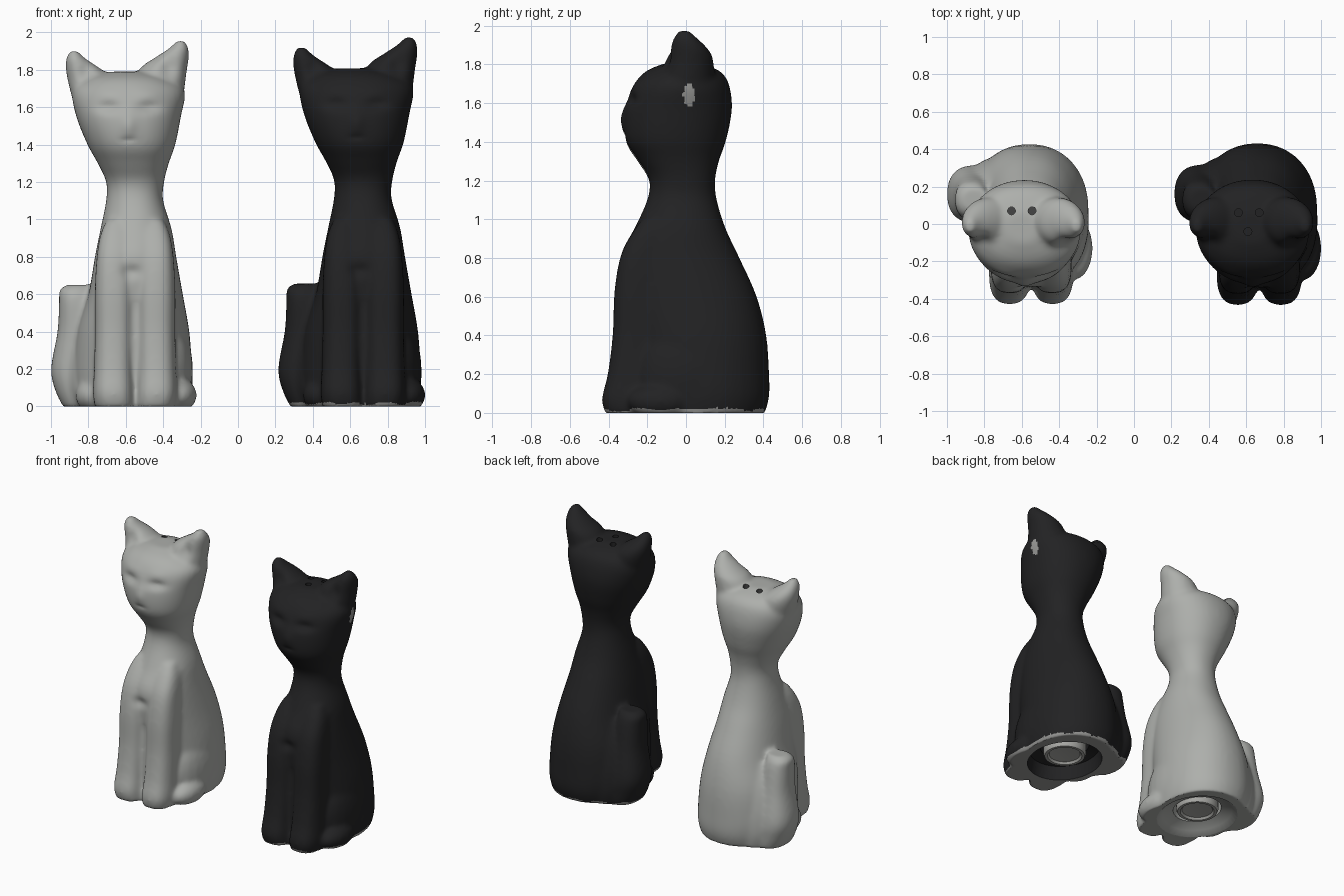
import bpy, bmesh, math
from mathutils import Vector

cube = bpy.data.objects.get("Cube")
if cube:
    bpy.data.objects.remove(cube, do_unlink=True)


def make_material(name, color):
    mat = bpy.data.materials.new(name)
    mat.use_nodes = True
    mat.diffuse_color = (*color, 1)
    mat.node_tree.nodes["Principled BSDF"].inputs["Base Color"].default_value = (*color, 1)
    return mat


pale_glaze = make_material("pale grey glaze", (.42, .43, .41))
black_glaze = make_material("black glaze", (.016, .016, .017))
bare_clay = make_material("bare grey clay", (.31, .31, .3))
hole_shadow = make_material("dark pour hole", (.06, .06, .06))
stopper_grey = make_material("stopper grey", (.4, .4, .38))


def spline(rings, steps):
    """Catmull-Rom interpolation between cross-sections."""
    rings = [Vector(r) for r in rings]
    out = []
    for i in range(len(rings) - 1):
        a, b, c, d = (rings[min(max(i + k, 0), len(rings) - 1)] for k in (-1, 0, 1, 2))
        for s in range(steps):
            t = s / steps
            out.append(b + (c - a) * (t / 2) + (a - b * 2.5 + c * 2 - d / 2) * t ** 2
                       + ((b - c) * 1.5 + (d - a) / 2) * t ** 3)
    return out + [rings[-1]]


def loft(bm, rings, steps=4, power=2.0, sides=40):
    """Closed loft through (z, x min, x max, y min, y max) super-ellipses."""
    loops = []
    for z, x0, x1, y0, y1 in spline(rings, steps):
        loop = []
        for i in range(sides):
            a = math.tau * i / sides
            c, s = math.cos(a), math.sin(a)
            px = math.copysign(abs(c) ** (2 / power), c)
            py = math.copysign(abs(s) ** (2 / power), s)
            loop.append(bm.verts.new(((x0 + x1 + (x1 - x0) * px) / 2,
                                      (y0 + y1 + (y1 - y0) * py) / 2, z)))
        loops.append(loop)
    for low, high in zip(loops, loops[1:]):
        for i in range(sides):
            j = (i + 1) % sides
            bm.faces.new((low[i], low[j], high[j], high[i]))
    bm.faces.new(loops[0][::-1])
    bm.faces.new(loops[-1])


def round_rings(profile, cx, cy, stretch=1.0):
    """Turn (z, radius) pairs into loft rings."""
    return [(z, cx - r, cx + r, cy - r * stretch, cy + r * stretch) for z, r in profile]


def ball(bm, centre, size):
    verts = bmesh.ops.create_uvsphere(bm, u_segments=24, v_segments=16, radius=1)["verts"]
    for v in verts:
        v.co = Vector(p * s + c for p, s, c in zip(v.co, size, centre))


def to_object(bm, name):
    bmesh.ops.recalc_face_normals(bm, faces=bm.faces)
    mesh = bpy.data.meshes.new(name)
    bm.to_mesh(mesh)
    bm.free()
    obj = bpy.data.objects.new(name, mesh)
    bpy.context.collection.objects.link(obj)
    return obj


def bake(obj):
    """Replace the mesh with its modified result."""
    bpy.context.view_layer.update()
    graph = bpy.context.evaluated_depsgraph_get()
    obj.data = bpy.data.meshes.new_from_object(obj.evaluated_get(graph))
    obj.modifiers.clear()


# Cross-sections of the torso, neck and head
BODY = [(-.01, -.85, -.26, -.28, .4), (.08, -.87, -.245, -.28, .425), (.2, -.88, -.245, -.28, .425),
        (.4, -.86, -.26, -.3, .41), (.6, -.8, -.295, -.33, .36), (.8, -.765, -.33, -.335, .27),
        (.95, -.735, -.355, -.26, .2), (1.1, -.705, -.4, -.195, .155), (1.2, -.705, -.395, -.19, .15),
        (1.3, -.75, -.37, -.25, .17), (1.4, -.805, -.335, -.31, .205), (1.55, -.865, -.305, -.315, .235),
        (1.68, -.885, -.285, -.265, .22), (1.75, -.82, -.36, -.2, .17), (1.79, -.68, -.5, -.1, .06)]
EAR = [(1.5, -.84, -.58, -.1, .09), (1.66, -.89, -.6, -.14, .14), (1.75, -.912, -.66, -.11, .14),
       (1.81, -.922, -.74, -.085, .11), (1.86, -.92, -.815, -.065, .06), (1.9, -.9, -.855, -.04, .02)]
CHEST = [(-.01, -.75, -.345, -.33, .1), (.2, -.755, -.34, -.33, .1), (.5, -.755, -.335, -.32, .1),
         (.78, -.75, -.345, -.3, .1), (.95, -.725, -.365, -.23, .05)]
LEG = [(-.01, -.765, -.55, -.41, -.1), (.07, -.775, -.555, -.43, -.1), (.2, -.77, -.56, -.4, -.1),
       (.4, -.765, -.56, -.375, -.1), (.62, -.765, -.56, -.366, -.1), (.8, -.755, -.57, -.335, -.1),
       (.92, -.735, -.575, -.275, -.08), (1, -.7, -.6, -.215, -.08)]
TAIL = [(-.01, -.93, -.7, 0, .3), (.08, -.975, -.7, 0, .31), (.2, -1, -.74, .01, .31),
        (.4, -.965, -.76, .02, .27), (.56, -.957, -.77, .02, .24), (.62, -.955, -.78, .04, .22),
        (.65, -.92, -.78, .07, .19)]
HIP = [(-.01, -.88, -.5, -.12, .35), (.1, -.91, -.5, -.12, .36), (.25, -.91, -.5, -.1, .35),
       (.42, -.87, -.5, -.08, .32), (.58, -.81, -.5, -.05, .26)]

# Hand-modelled dents and bumps on the front: x, z, width, height, depth
STROKES = [(-.69, 1.6, .065, .03, .02), (-.48, 1.6, .065, .03, .02),
           (-.69, 1.67, .07, .03, -.006), (-.48, 1.67, .07, .03, -.006),
           (-.585, 1.5, .04, .06, -.015), (-.585, 1.425, .04, .015, .008),
           (-.81, 1.78, .045, .06, .025), (-.37, 1.81, .045, .06, .025),
           (-.57, .72, .05, .035, .018)]


def mirror_x(rings, axis):
    return [(z, 2 * axis - x1, 2 * axis - x0, y0, y1) for z, x0, x1, y0, y1 in rings]


def build_cat(name, glaze, hole_mat, scale, shift, holes, cavity, worn):
    bm = bmesh.new()
    loft(bm, BODY, power=2.15)
    loft(bm, EAR)
    loft(bm, [(z + .055 * (z > 1.7), *rest) for z, *rest in mirror_x(EAR, -.592)])
    loft(bm, CHEST, power=3)
    loft(bm, LEG, power=2.6)
    loft(bm, mirror_x(LEG, -.55), power=2.6)
    loft(bm, TAIL, power=2.3)
    loft(bm, HIP, power=2.3)
    # haunch and hind feet
    ball(bm, (-.38, .02, .18), (.14, .28, .3))
    ball(bm, (-.32, -.13, .06), (.1, .17, .09))
    ball(bm, (-.78, -.06, .06), (.09, .14, .09))
    cat = to_object(bm, name)

    # Fuse the parts into one soft skin
    remesh = cat.modifiers.new("fuse", "REMESH")
    remesh.mode = "VOXEL"
    remesh.voxel_size = .013
    soften = cat.modifiers.new("soften", "SMOOTH")
    soften.factor = .5
    soften.iterations = 14
    bake(cat)

    normals = [v.normal.copy() for v in cat.data.vertices]
    for v, n in zip(cat.data.vertices, normals):
        if n.y < -.1 and v.co.y < .05:
            x, z = v.co.x, v.co.z
            v.co.y += min(1, -2 * n.y) * sum(
                d * math.exp(-((x - sx) / w) ** 2 - ((z - sz) / h) ** 2)
                for sx, sz, w, h, d in STROKES)
        v.co.z = max(v.co.z, 0)

    # Hollow base and pour holes
    bm = bmesh.new()
    loft(bm, round_rings(cavity, -.565, .02, 1.15), steps=1)
    for x, y in holes:
        loft(bm, round_rings([(1.72, .021), (1.95, .021)], x, y), steps=1, sides=16)
    cutter = to_object(bm, name + "_cutter")
    cutter.hide_render = True
    cut = cat.modifiers.new("cut", "BOOLEAN")
    cut.operation = "DIFFERENCE"
    cut.solver = "EXACT"
    cut.object = cutter
    bake(cat)
    bpy.data.objects.remove(cutter, do_unlink=True)

    # Glaze, pour holes and worn patches
    mesh = cat.data
    mesh.materials.clear()
    for mat in (glaze, hole_mat, bare_clay):
        mesh.materials.append(mat)
    for p in mesh.polygons:
        c, n = p.center, p.normal
        p.material_index = 0
        if c.z > 1.7 and any(math.hypot(c.x - x, c.y - y) < .0215 for x, y in holes):
            p.material_index = 1
        elif worn:
            rim = c.z < .018 + .008 * math.sin(c.x * 40) and n.z < -.2
            chip = n.x > .4 and ((c.y - .015) / .028) ** 2 + ((c.z - 1.625) / .062) ** 2 < 1
            if rim or chip:
                p.material_index = 2

    # Stopper in the base
    bm = bmesh.new()
    loft(bm, round_rings([(.24, .149), (.06, .149), (.04, .14), (.04, .12), (.055, .108), (.06, .05)],
                         -.565, .02), steps=1)
    plug = to_object(bm, name + "_stopper")
    plug.data.materials.append(stopper_grey)

    for obj in (cat, plug):
        obj.scale = (scale,) * 3
        obj.location.x = shift
        obj.data.shade_smooth()
        obj.data.set_sharp_from_angle(angle=math.radians(45))


build_cat("pale_cat", pale_glaze, hole_shadow, 1, 0, [(-.655, .07), (-.545, .07)],
          [(-.05, .29), (0, .265), (.03, .23), (.06, .16), (.2, .147)], False)
build_cat("black_cat", black_glaze, black_glaze, 1.01, 1.225, [(-.66, .06), (-.55, .06), (-.61, -.04)],
          [(-.05, .25), (0, .245), (.1, .23), (.12, .16), (.2, .147)], True)
